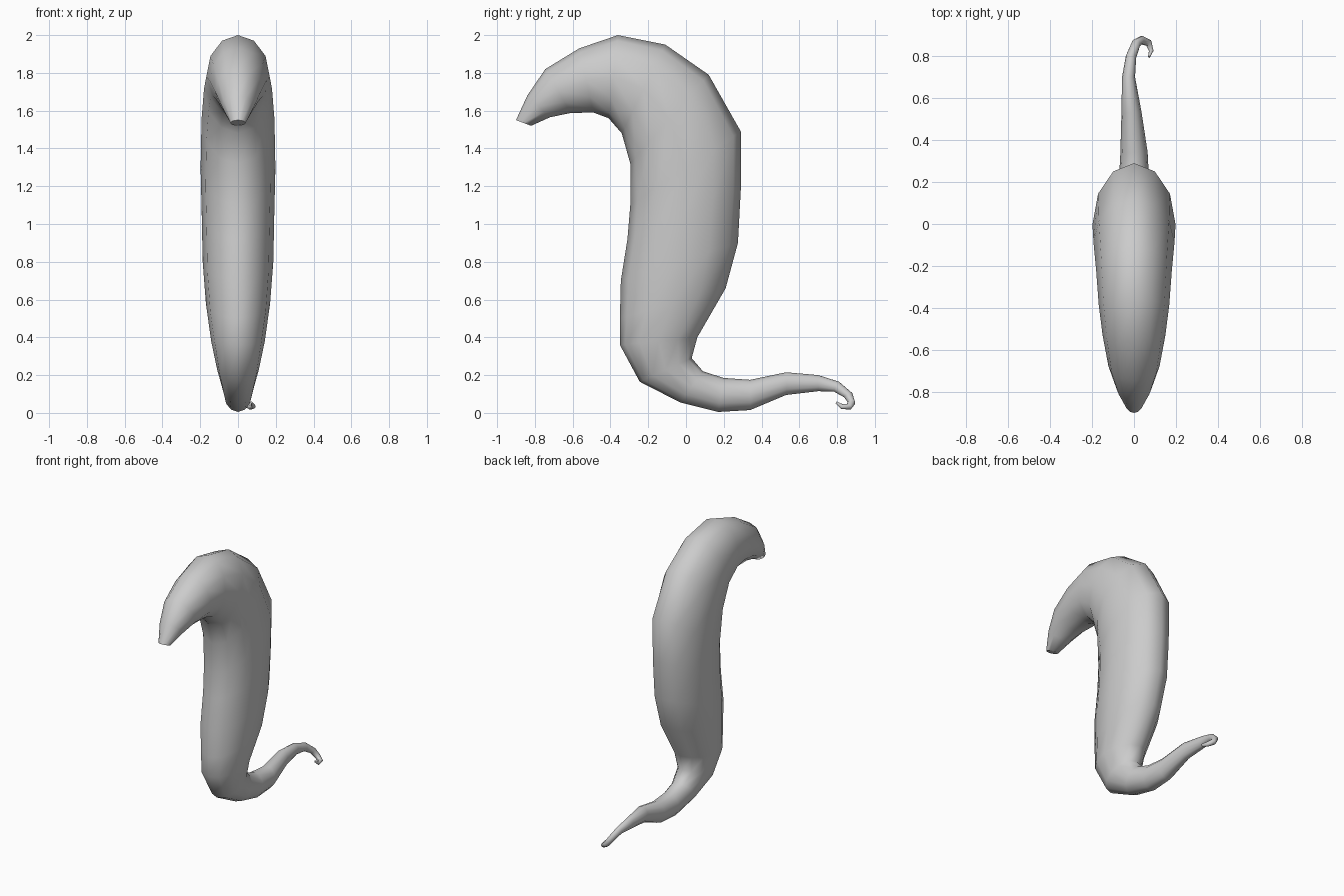
import bpy, bmesh, math
from mathutils import Vector

SIDES = 12

# Rings: centre x, outer edge (y, z), inner edge (y, z), half width
head = [
    (0, -0.90, 1.55, -0.82, 1.52, 0.04),
    (0, -0.84, 1.68, -0.72, 1.565, 0.085),
    (0, -0.745, 1.82, -0.61, 1.588, 0.122),
    (0, -0.565, 1.93, -0.49, 1.59, 0.15),
    (0, -0.36, 2.00, -0.41, 1.56, 0.168),
    (0, -0.11, 1.95, -0.34, 1.48, 0.18),
]
body = [
    (0, 0.12, 1.79, -0.295, 1.32, 0.193),
    (0, 0.29, 1.49, -0.295, 1.10, 0.198),
    (0, 0.29, 1.18, -0.31, 0.92, 0.192),
    (0, 0.275, 0.90, -0.345, 0.70, 0.187),
    (0, 0.21, 0.66, -0.35, 0.50, 0.17),
    (0, 0.06, 0.40, -0.35, 0.36, 0.142),
    (0, 0.03, 0.29, -0.245, 0.165, 0.11),
]
tail = [
    (0, 0.09, 0.22, -0.03, 0.055, 0.085),
    (0, 0.20, 0.185, 0.17, 0.005, 0.073),
    (0, 0.34, 0.175, 0.34, 0.015, 0.065),
    (-0.012, 0.53, 0.215, 0.53, 0.095, 0.048),
    (-0.026, 0.70, 0.20, 0.70, 0.115, 0.031),
    (-0.014, 0.81, 0.165, 0.785, 0.112, 0.025),
    (0.01, 0.88, 0.105, 0.838, 0.082, 0.022),
    (0.035, 0.896, 0.048, 0.857, 0.062, 0.02),
    (0.07, 0.872, 0.018, 0.853, 0.046, 0.017),
    (0.082, 0.82, 0.022, 0.83, 0.046, 0.011),
    (0.072, 0.792, 0.05, 0.80, 0.06, 0.005),
]


def loft(name, rings):
    """Skin oval rings into one closed tube."""
    centres = [Vector((x, (a + c) / 2, (b + d) / 2)) for x, a, b, c, d, w in rings]
    bm = bmesh.new()
    loops = []
    for i, (x, yo, zo, yi, zi, w) in enumerate(rings):
        tangent = centres[min(i + 1, len(rings) - 1)] - centres[max(i - 1, 0)]
        up = Vector((0, (yo - yi) / 2, (zo - zi) / 2))
        side = tangent.cross(up).normalized() * w
        loop = []
        for k in range(SIDES):
            t = 2 * math.pi * k / SIDES
            loop.append(bm.verts.new(centres[i] + up * math.cos(t) + side * math.sin(t)))
        loops.append(loop)
    for a, b in zip(loops, loops[1:]):
        for k in range(SIDES):
            n = (k + 1) % SIDES
            bm.faces.new((a[k], a[n], b[n], b[k]))
    bm.faces.new(loops[0])
    bm.faces.new(loops[-1])
    bmesh.ops.recalc_face_normals(bm, faces=bm.faces)
    mesh = bpy.data.meshes.new(name)
    bm.to_mesh(mesh)
    bm.free()
    obj = bpy.data.objects.new(name, mesh)
    bpy.context.collection.objects.link(obj)
    return obj


# Curved body with drooping snout and curled tail
creature = loft("curved_body", head + body + tail)
bpy.context.view_layer.objects.active = creature
creature.select_set(True)
bpy.ops.object.shade_smooth_by_angle(angle=math.radians(60))
